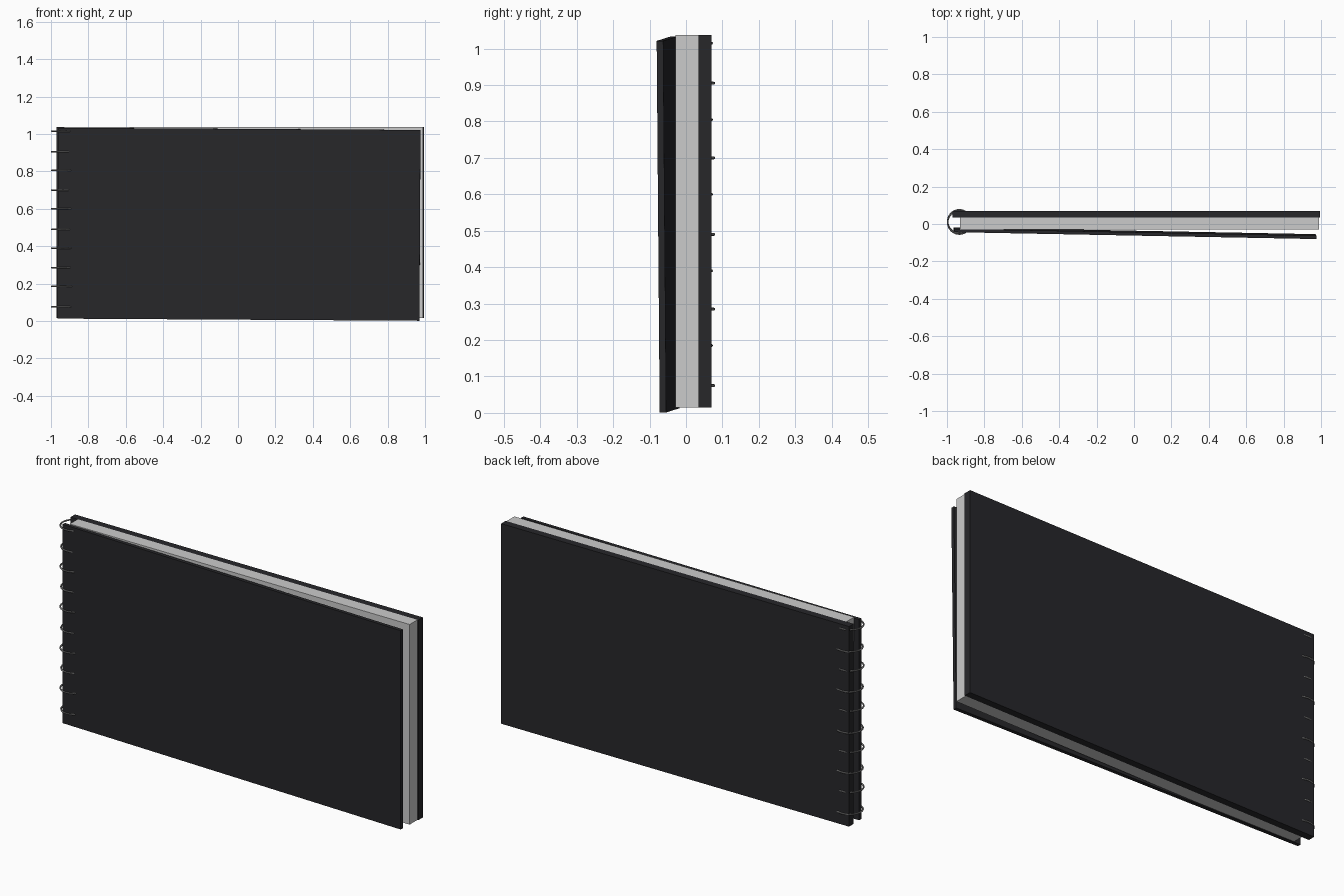
import bpy
from math import radians

if "Cube" in bpy.data.objects:
    bpy.data.objects.remove(bpy.data.objects["Cube"])


def material(name, colour):
    m = bpy.data.materials.new(name)
    m.diffuse_color = (*colour, 1)
    m.use_nodes = True
    m.node_tree.nodes["Principled BSDF"].inputs["Base Color"].default_value = m.diffuse_color
    return m


black = material("black_card", (0.02, 0.02, 0.023))
steel = material("wire", (0.2, 0.2, 0.2))


def slab(name, lo, hi, mat=None, rot=(0, 0, 0)):
    """Box spanning two corners, then turned about its own centre."""
    centre = [(a + b) / 2 for a, b in zip(lo, hi)]
    bpy.ops.mesh.primitive_cube_add(size=1, location=centre, rotation=rot)
    ob = bpy.context.object
    ob.name = name
    ob.scale = [b - a for a, b in zip(lo, hi)]
    if mat:
        ob.data.materials.append(mat)
    return ob


# Back cover and page block
slab("back_cover", (-0.97, 0.034, 0.015), (0.995, 0.07, 1.037), black)
slab("pages", (-0.93, -0.029, 0.015), (0.99, 0.034, 1.037))

# Front cover, slightly open and sagging at its free edge
slab("front_cover", (-0.963, -0.058, 0.007), (0.973, -0.04, 1.027), black,
     (0.008, 0.006, -0.019))

# Binding wire rings, alternately pushed forward and back
for i, z in enumerate((1.015, 0.905, 0.805, 0.70, 0.60,
                       0.49, 0.39, 0.285, 0.185, 0.075)):
    bpy.ops.mesh.primitive_torus_add(
        major_segments=32, minor_segments=8,
        major_radius=0.062, minor_radius=0.004,
        location=(-0.934, 0.014 if i % 2 else 0.008, z))
    ring = bpy.context.object
    ring.name = f"binding_ring_{i + 1}"
    ring.data.materials.append(steel)
    bpy.ops.object.shade_smooth_by_angle(angle=radians(50))
